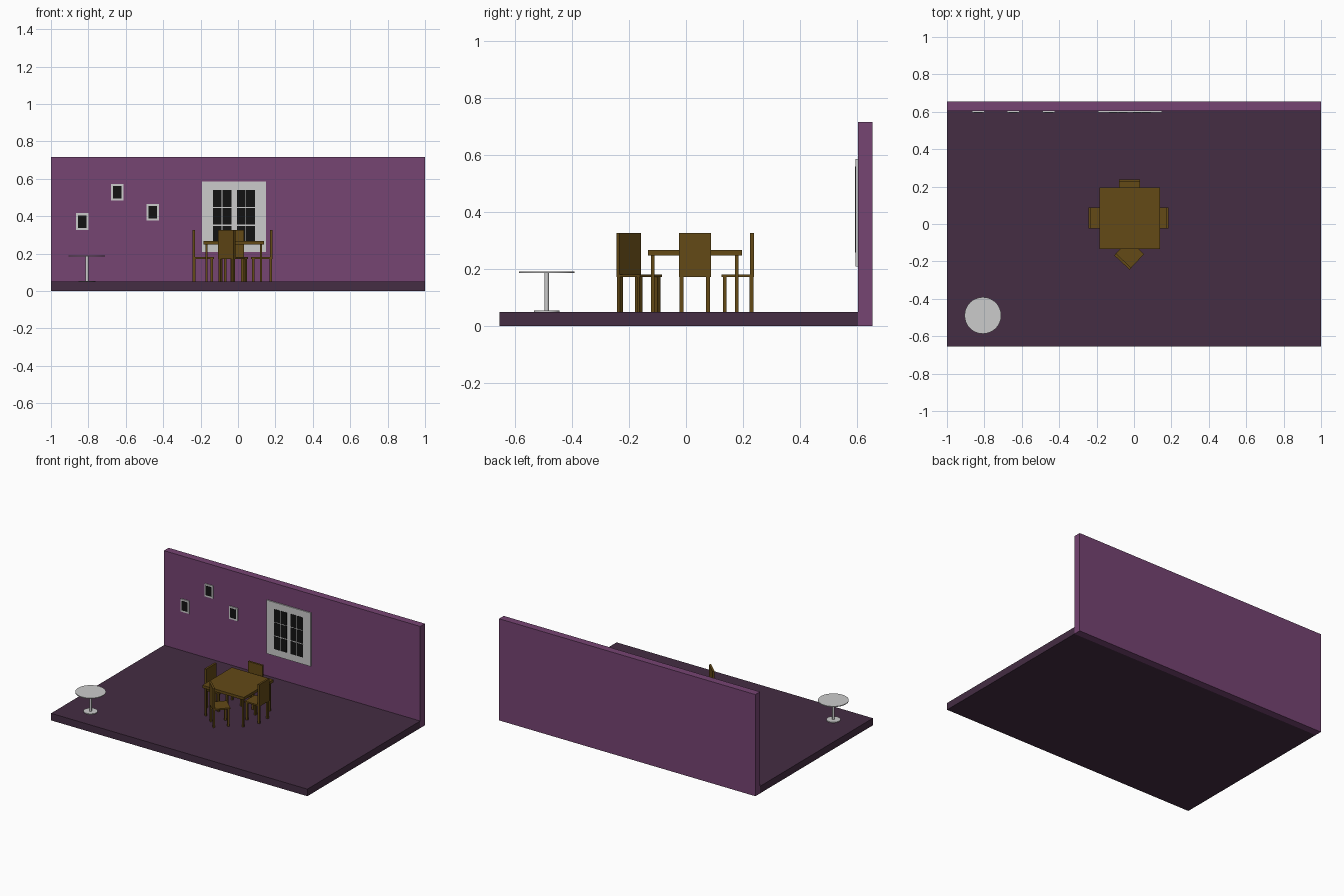
import bpy
from math import radians
from mathutils import Matrix, Vector

if "Cube" in bpy.data.objects:
    bpy.data.objects.remove(bpy.data.objects["Cube"])


def material(name, r, g, b):
    m = bpy.data.materials.new(name)
    m.diffuse_color = (r, g, b, 1)
    m.use_nodes = True
    m.node_tree.nodes["Principled BSDF"].inputs["Base Color"].default_value = m.diffuse_color
    return m


PLUM = material("plum_paint", 0.18, 0.058, 0.17)
DARK = material("dark_floor", 0.058, 0.026, 0.056)
WOOD = material("wood", 0.125, 0.067, 0.008)
BLACK = material("black", 0.006, 0.006, 0.006)


def box(name, x, y, z, mat=None, place=Matrix()):
    """Box from (min, max) pairs, optionally placed by a matrix."""
    lo, hi = Vector((x[0], y[0], z[0])), Vector((x[1], y[1], z[1]))
    bpy.ops.mesh.primitive_cube_add(size=1)
    o = bpy.context.object
    o.name = name
    o.data.transform(Matrix.Translation((lo + hi) / 2) @ Matrix.Diagonal((*(hi - lo), 1)))
    o.matrix_world = place
    if mat:
        o.data.materials.append(mat)
    return o


def disc(name, x, y, z, r):
    bpy.ops.mesh.primitive_cylinder_add(vertices=32, radius=r, depth=z[1] - z[0],
                                        location=(x, y, (z[0] + z[1]) / 2))
    bpy.context.object.name = name
    bpy.ops.object.shade_smooth_by_angle(angle=radians(30))


# Room
FLOOR, WALL = 0.05, 0.603
box("floor", (-1, 1), (-0.655, WALL), (0, FLOOR), DARK)
box("back_wall", (-1, 1), (WALL, 0.655), (0, 0.717), PLUM)

# Dining table
cx, cy = -0.023, 0.031
box("table_top", (cx - 0.162, cx + 0.162), (cy - 0.165, cy + 0.165), (0.248, 0.267), WOOD)
for sx in (-1, 1):
    for sy in (-1, 1):
        x, y = cx + sx * 0.146, cy + sy * 0.147
        box("table_leg", (x - 0.006, x + 0.006), (y - 0.006, y + 0.006), (FLOOR, 0.249), WOOD)


# Chairs: origin at the middle of the outer back face, back towards local +y
def chair(x, y, angle):
    p = Matrix.Translation((x, y, 0)) @ Matrix.Rotation(radians(angle), 4, 'Z')
    box("chair_seat", (-0.056, 0.056), (-0.114, 0), (0.172, 0.182), WOOD, p)
    box("chair_back", (-0.056, 0.056), (-0.014, 0), (0.175, 0.327), WOOD, p)
    for lx in (-0.046, 0.046):
        for ly in (-0.102, -0.008):
            box("chair_leg", (lx - 0.007, lx + 0.007), (ly - 0.007, ly + 0.007),
                (FLOOR, 0.173), WOOD, p)


chair(cx, 0.238, 0)
chair(-0.243, 0.031, 90)
chair(0.184, 0.031, -90)
chair(-0.065, -0.206, 137)

# Round side table
tx, ty = -0.808, -0.489
disc("side_table_base", tx, ty, (FLOOR, 0.055), 0.045)
disc("side_table_post", tx, ty, (0.054, 0.187), 0.008)
disc("side_table_top", tx, ty, (0.186, 0.191), 0.098)

# Window with two sashes of six panes
box("window_frame", (-0.193, 0.15), (0.595, WALL), (0.21, 0.587))
for x0 in (-0.134, -0.082, -0.006, 0.044):
    for z0 in (0.258, 0.355, 0.45):
        box("window_pane", (x0, x0 + 0.046), (0.5935, 0.597), (z0, z0 + 0.09), BLACK)

# Pictures
for x, z in ((-0.833, 0.371), (-0.646, 0.528), (-0.455, 0.421)):
    box("picture_frame", (x - 0.033, x + 0.033), (0.596, WALL), (z - 0.045, z + 0.045))
    box("picture", (x - 0.023, x + 0.023), (0.594, 0.598), (z - 0.033, z + 0.033), BLACK)
